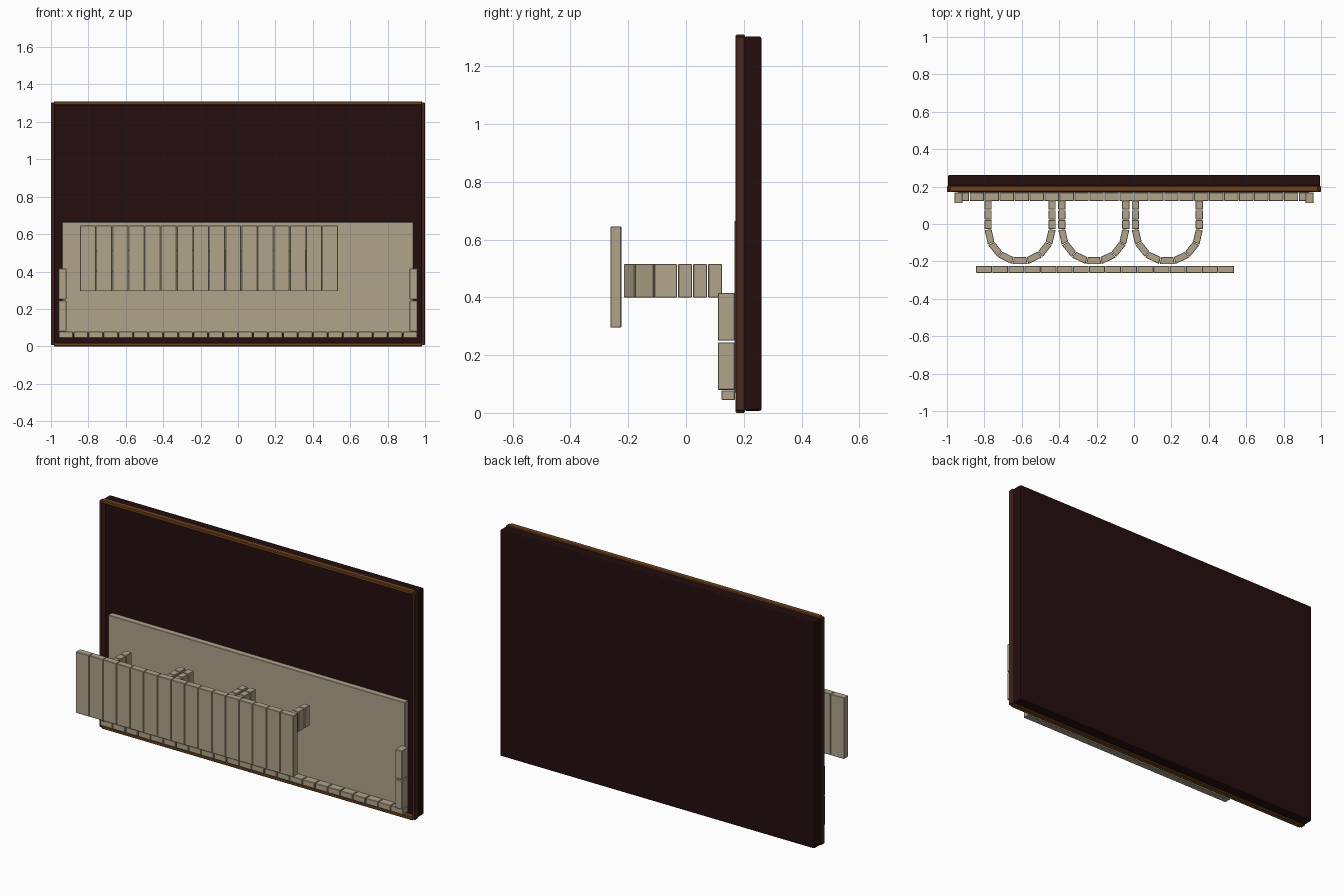
import bpy, bmesh, math

if "Cube" in bpy.data.objects:
    bpy.data.objects.remove(bpy.data.objects["Cube"])


def material(name, srgb):
    m = bpy.data.materials.new(name)
    lin = [(c / 255 / 12.92) if c < 11 else ((c / 255 + 0.055) / 1.055) ** 2.4 for c in srgb]
    m.diffuse_color = (*lin, 1)
    m.use_nodes = True
    m.node_tree.nodes["Principled BSDF"].inputs["Base Color"].default_value = m.diffuse_color
    return m


CREAM = material("cream_stone", (176, 164, 138))
DARK = material("dark_wood", (36, 14, 13))
BROWN = material("brown_trim", (112, 68, 30))
RED = material("reddish_trim", (74, 42, 35))


def prism(name, outline, z0, z1, mat, bevel=0.0):
    """Extrude an xy outline from z0 to z1."""
    bm = bmesh.new()
    face = bm.faces.new([bm.verts.new((x, y, z0)) for x, y in outline])
    top = bmesh.ops.extrude_face_region(bm, geom=[face])["geom"]
    for v in top:
        if isinstance(v, bmesh.types.BMVert):
            v.co.z = z1
    bmesh.ops.recalc_face_normals(bm, faces=bm.faces)
    mesh = bpy.data.meshes.new(name)
    bm.to_mesh(mesh)
    bm.free()
    mesh.materials.append(mat)
    ob = bpy.data.objects.new(name, mesh)
    bpy.context.collection.objects.link(ob)
    if bevel:
        mod = ob.modifiers.new("bevel", "BEVEL")
        mod.width = bevel
        mod.segments = 2 if bevel > 0.005 else 1
    return ob


def box(name, x0, x1, y0, y1, z0, z1, mat, bevel=0.0):
    return prism(name, [(x0, y0), (x1, y0), (x1, y1), (x0, y1)], z0, z1, mat, bevel)


# Backing board and surrounding trim
box("backing_board", -0.995, 0.995, 0.2, 0.262, 0.007, 1.303, DARK, 0.008)
for z, name in ((0.0, "bottom_rail"), (1.29, "top_rail")):
    box(name, -0.985, 0.985, 0.172, 0.204, z, z + 0.02, BROWN, 0.004)
for s, name in ((-1, "left_rail"), (1, "right_rail")):
    a, b = sorted((s * 0.98, s * 1.0))
    box(name, a, b, 0.172, 0.204, 0.006, 1.304, RED, 0.004)

# Cream wall panel in the recess
box("wall_panel", -0.94, 0.937, 0.168, 0.202, 0.07, 0.665, CREAM, 0.002)

# Row of blocks along the foot
for i in range(24):
    x = -0.96 + 0.08 * i
    box("foot_block", x + 0.002, x + 0.078, 0.123, 0.169, 0.045, 0.078, CREAM, 0.002)

# Stacked blocks at both ends
for s in (-1, 1):
    a, b = sorted((s * 0.918, s * 0.959))
    for z0, z1 in ((0.08, 0.244), (0.25, 0.415)):
        box("end_block", a, b, 0.111, 0.169, z0, z1, CREAM, 0.002)

# Front row of upright slats
for i in range(16):
    x = -0.845 + 0.0863 * i
    box("front_slat", x + 0.001, x + 0.085, -0.262, -0.224, 0.295, 0.645, CREAM, 0.002)

# Three U-shaped loops of blocks between wall and slats
R, T, CY, N = 0.19, 0.038, -0.029, 7
for cx in (-0.609, -0.215, 0.178):
    for s in (-1, 1):
        a, b = sorted((cx + s * (R - T), cx + s * R))
        for y in (-0.027, 0.025, 0.077):
            box("loop_leg_block", a, b, y, y + 0.048, 0.4, 0.515, CREAM, 0.002)
    for i in range(N):
        a0 = math.pi + math.pi * i / N + 0.01
        a1 = math.pi + math.pi * (i + 1) / N - 0.01
        outline = [(cx + r * math.cos(a), CY + r * math.sin(a))
                   for r, a in ((R, a0), (R, a1), (R - T, a1), (R - T, a0))]
        prism("loop_arc_block", outline, 0.4, 0.515, CREAM, 0.002)
